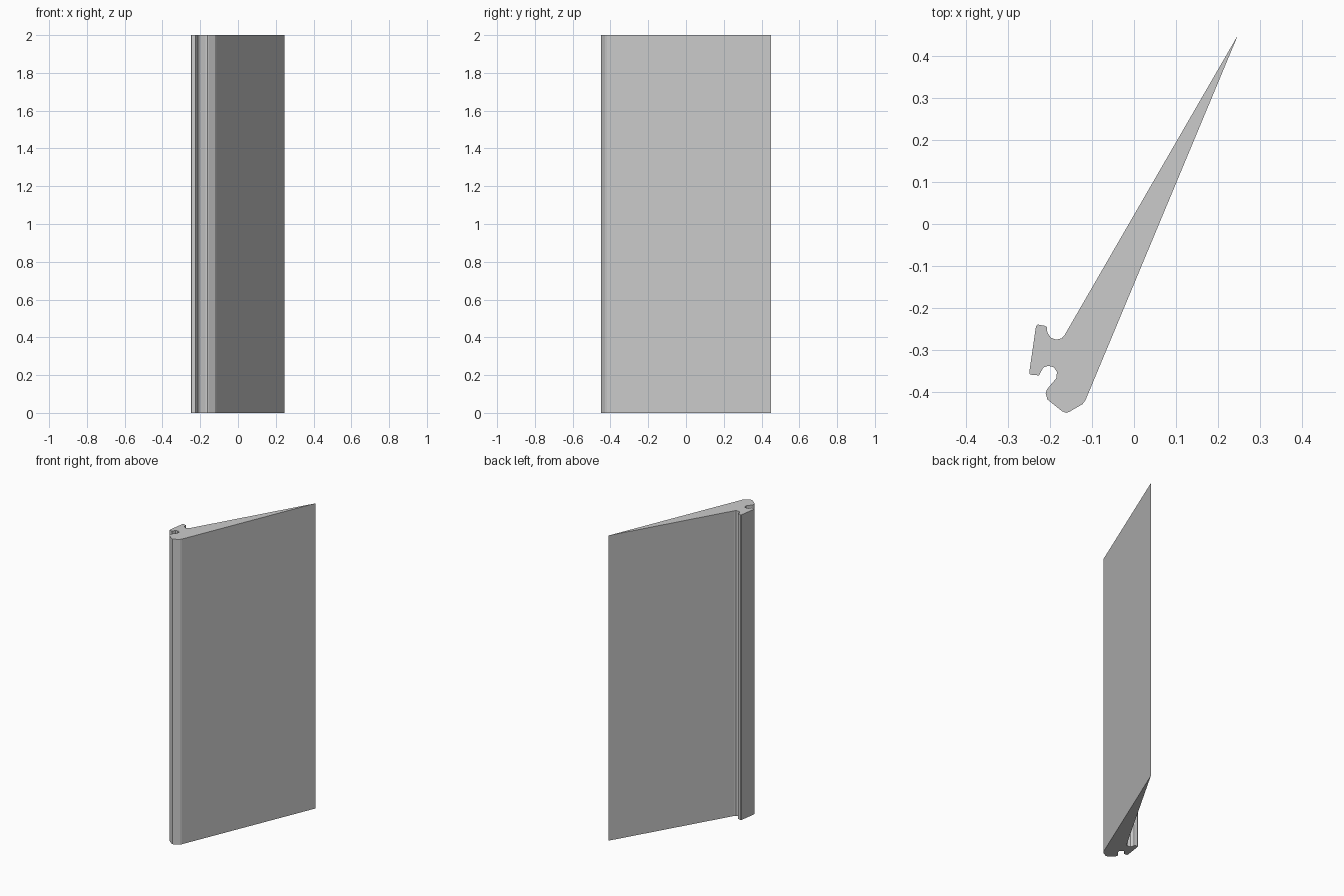
import bpy
import bmesh

cube = bpy.data.objects.get("Cube")
if cube:
    bpy.data.objects.remove(cube, do_unlink=True)

HEIGHT = 2.0

grey = bpy.data.materials.new("plain grey")
colour = (0.6, 0.6, 0.6, 1)
grey.diffuse_color = colour
grey.use_nodes = True
grey.node_tree.nodes["Principled BSDF"].inputs["Base Color"].default_value = colour

# Cross-section: wedge blade, rounded heel, hook slot and clip head
blade_tip = [(0.247, 0.449)]
clip_neck = [(-0.165, -0.264), (-0.172, -0.272), (-0.185, -0.275),
             (-0.198, -0.270), (-0.206, -0.258), (-0.207, -0.245)]
clip_head = [(-0.212, -0.242), (-0.229, -0.239), (-0.233, -0.243),
             (-0.249, -0.353), (-0.247, -0.358), (-0.226, -0.360)]
hook_slot = [(-0.222, -0.352), (-0.215, -0.341), (-0.203, -0.337),
             (-0.190, -0.341), (-0.183, -0.352), (-0.185, -0.367)]
heel = [(-0.207, -0.393), (-0.210, -0.402), (-0.206, -0.417),
        (-0.171, -0.445), (-0.161, -0.449), (-0.153, -0.446),
        (-0.122, -0.428), (-0.115, -0.418)]
profile = blade_tip + clip_neck + clip_head + hook_slot + heel

# Extrude the cross-section straight up
bm = bmesh.new()
base = bm.faces.new([bm.verts.new((x, y, 0)) for x, y in profile])
result = bmesh.ops.extrude_face_region(bm, geom=[base], use_keep_orig=True)
top = [v for v in result["geom"] if isinstance(v, bmesh.types.BMVert)]
bmesh.ops.translate(bm, verts=top, vec=(0, 0, HEIGHT))
bmesh.ops.recalc_face_normals(bm, faces=bm.faces)

mesh = bpy.data.meshes.new("wedge_strip")
bm.to_mesh(mesh)
bm.free()
mesh.materials.append(grey)
strip = bpy.data.objects.new("wedge_strip", mesh)
bpy.context.collection.objects.link(strip)
